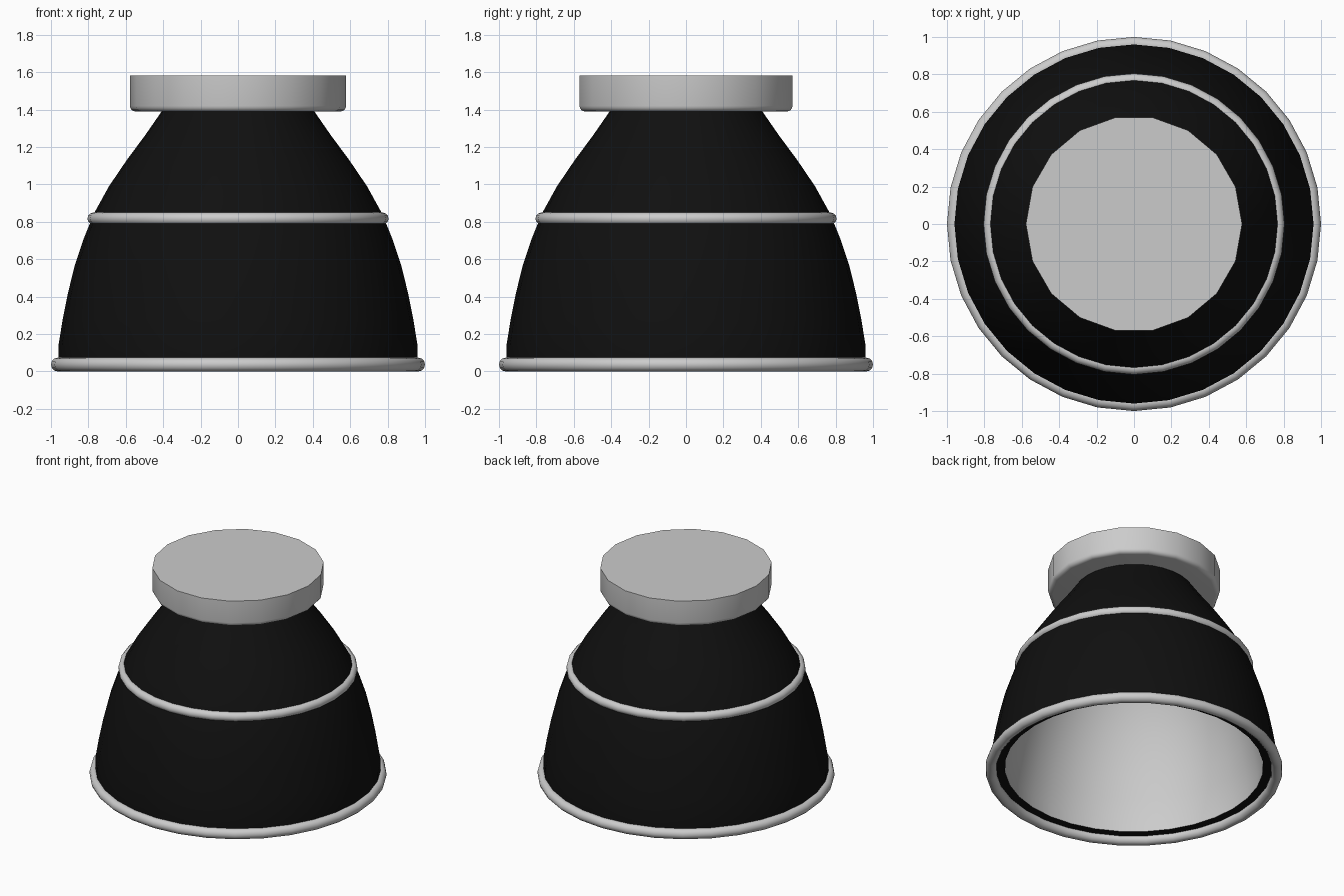
import bpy, math

if "Cube" in bpy.data.objects:
    bpy.data.objects.remove(bpy.data.objects["Cube"])


def lathe(name, profile, sides, material=None, closed=False, caps=False):
    """Revolve an (r, z) profile around the z axis."""
    n = len(profile)
    verts = []
    for i in range(sides):
        a = 2 * math.pi * i / sides
        verts += [(r * math.cos(a), r * math.sin(a), z) for r, z in profile]
    faces = []
    for i in range(sides):
        j = (i + 1) % sides
        for k in range(n if closed else n - 1):
            m = (k + 1) % n
            faces.append((i * n + k, j * n + k, j * n + m, i * n + m))
    if caps:
        faces.append([i * n for i in reversed(range(sides))])
        faces.append([i * n + n - 1 for i in range(sides)])
    mesh = bpy.data.meshes.new(name)
    mesh.from_pydata(verts, [], faces)
    obj = bpy.data.objects.new(name, mesh)
    bpy.context.collection.objects.link(obj)
    if material:
        mesh.materials.append(material)
    bpy.ops.object.select_all(action='DESELECT')
    obj.select_set(True)
    bpy.context.view_layer.objects.active = obj
    bpy.ops.object.shade_smooth_by_angle(angle=math.radians(40))
    return obj


def ring(name, outer, z, tube):
    """Round trim band with its outer edge at the given radius."""
    steps = [2 * math.pi * k / 12 for k in range(12)]
    lathe(name, [(outer - tube + tube * math.cos(a), z + tube * math.sin(a))
                 for a in steps], 32, closed=True)


black = bpy.data.materials.new("black_enamel")
black.diffuse_color = (0.005, 0.005, 0.005, 1)
black.use_nodes = True
black.node_tree.nodes["Principled BSDF"].inputs["Base Color"].default_value = black.diffuse_color

# Black outer shade, including the narrow underside rim
outer = [(0.96, 0.05), (0.96, 0.14), (0.937, 0.28), (0.909, 0.42),
         (0.872, 0.57), (0.825, 0.71), (0.77, 0.845), (0.69, 0.99),
         (0.595, 1.13), (0.495, 1.265), (0.405, 1.395)]
lathe("shade_outer", [(0.87, 0.05)] + outer, 32, black)

# Pale inner lining, running up inside the shade
inner = [(r - 0.09, z) for r, z in reversed(outer)]
lathe("shade_lining", inner, 32)

# Trim bands at the mouth and the middle
ring("mouth_ring", 1.0, 0.037, 0.037)
ring("middle_ring", 0.805, 0.817, 0.033)

# Ceiling mount with rounded lower edge
b = 0.03
edge = [(0.578 - b + b * math.sin(t), 1.39 + b - b * math.cos(t))
        for t in [math.pi / 2 * k / 4 for k in range(5)]]
lathe("ceiling_mount", edge + [(0.578, 1.582)], 18, caps=True)
